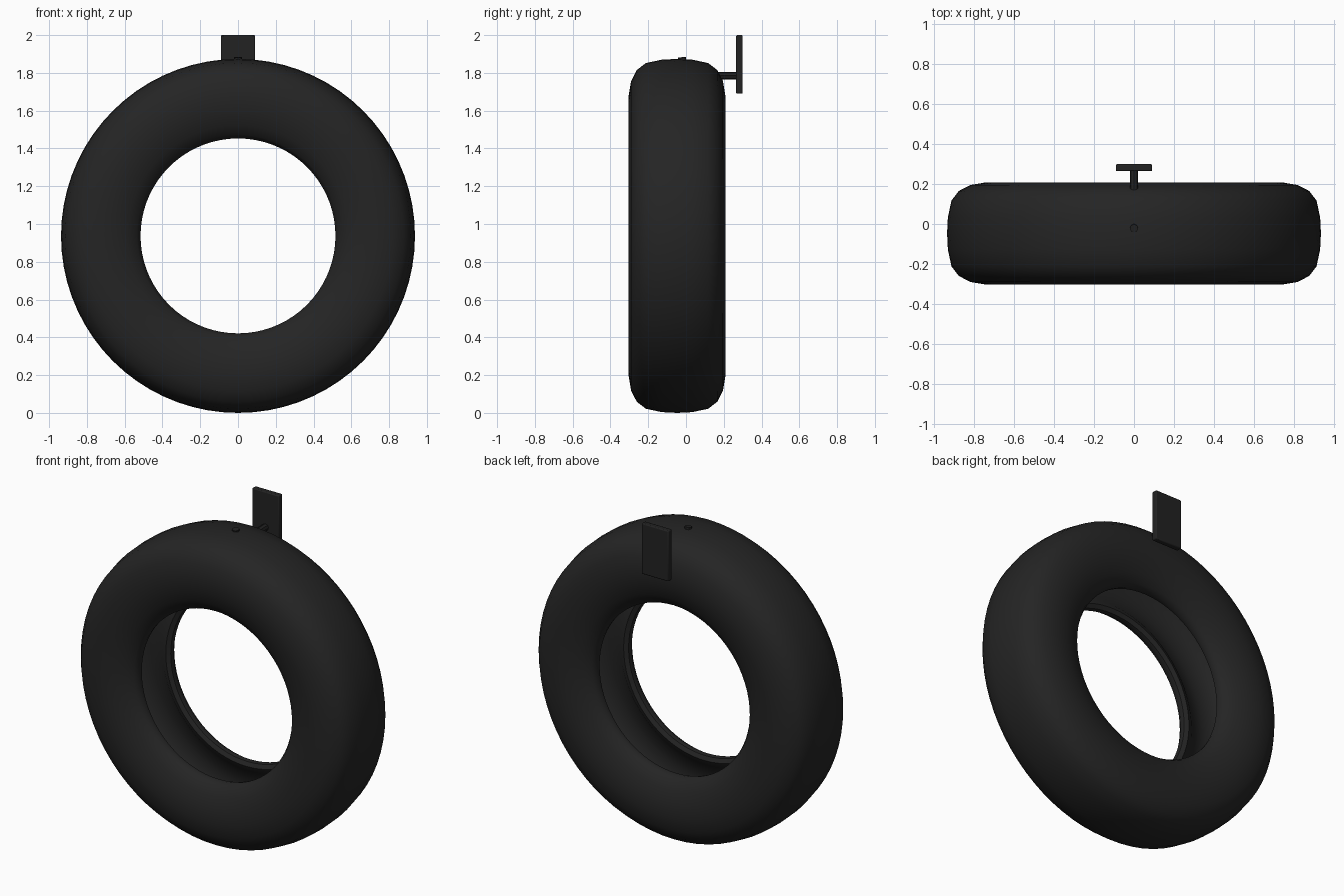
import bpy, bmesh, math

if "Cube" in bpy.data.objects:
    bpy.data.objects.remove(bpy.data.objects["Cube"])

rubber = bpy.data.materials.new("black_rubber")
rubber.diffuse_color = (0.018, 0.018, 0.018, 1)
rubber.use_nodes = True
rubber.node_tree.nodes["Principled BSDF"].inputs["Base Color"].default_value = rubber.diffuse_color
iron = bpy.data.materials.new("black_iron")
iron.diffuse_color = (0.016, 0.016, 0.016, 1)
iron.use_nodes = True
iron.node_tree.nodes["Principled BSDF"].inputs["Base Color"].default_value = iron.diffuse_color


def finish(obj, mat, angle=40):
    obj.data.materials.clear()
    obj.data.materials.append(mat)
    bpy.ops.object.select_all(action='DESELECT')
    obj.select_set(True)
    bpy.context.view_layer.objects.active = obj
    bpy.ops.object.shade_smooth_by_angle(angle=math.radians(angle))


def link(name, data):
    obj = bpy.data.objects.new(name, data)
    bpy.context.collection.objects.link(obj)
    return obj


# Hollow tyre: half section (offset from mid plane, radius), mirrored and lathed
CY, CZ, SEG = -0.0475, 0.937, 72
half = [(0.08, 0.933), (0.165, 0.915), (0.213, 0.878), (0.243, 0.82),
        (0.2565, 0.74), (0.25, 0.66), (0.226, 0.585), (0.195, 0.535),
        (0.165, 0.516), (0.14, 0.52), (0.128, 0.545), (0.145, 0.578),
        (0.19, 0.63), (0.212, 0.72), (0.2, 0.80), (0.16, 0.86), (0.08, 0.885)]
section = [(0, 0.937)] + half + [(0, 0.89)] + [(-d, r) for d, r in reversed(half)]
bm = bmesh.new()
rings = []
for i in range(SEG):
    a = 2 * math.pi * i / SEG
    rings.append([bm.verts.new((r * math.sin(a), CY + d, CZ + r * math.cos(a)))
                  for d, r in section])
n = len(section)
for i in range(SEG):
    p, q = rings[i], rings[(i + 1) % SEG]
    for j in range(n):
        k = (j + 1) % n
        bm.faces.new((p[j], p[k], q[k], q[j]))
bmesh.ops.recalc_face_normals(bm, faces=bm.faces)
mesh = bpy.data.meshes.new("tyre")
bm.to_mesh(mesh)
bm.free()
finish(link("tyre", mesh), rubber, 50)

# Wall plate
bpy.ops.mesh.primitive_cube_add(size=1, location=(0, 0.2825, 1.845))
plate = bpy.context.object
plate.name = "wall_plate"
plate.scale = (0.182, 0.035, 0.31)
bpy.ops.object.transform_apply(location=False, rotation=False, scale=True)
bev = plate.modifiers.new("bevel", 'BEVEL')
bev.width = 0.006
bev.segments = 2
finish(plate, iron)

# Hook rod: runs through the sidewall and turns up through the tread
path = [(0, 0.27, 1.785), (0, 0.03, 1.785), (0, 0.0, 1.793),
        (0, -0.014, 1.815), (0, -0.022, 1.883)]
cu = bpy.data.curves.new("hook_rod", 'CURVE')
cu.dimensions = '3D'
cu.bevel_depth = 0.021
cu.bevel_resolution = 2
cu.use_fill_caps = True
sp = cu.splines.new('POLY')
sp.points.add(len(path) - 1)
for pt, co in zip(sp.points, path):
    pt.co = (*co, 1)
rod = link("hook_rod", cu)
bpy.ops.object.select_all(action='DESELECT')
rod.select_set(True)
bpy.context.view_layer.objects.active = rod
bpy.ops.object.convert(target='MESH')
finish(bpy.context.object, iron)
